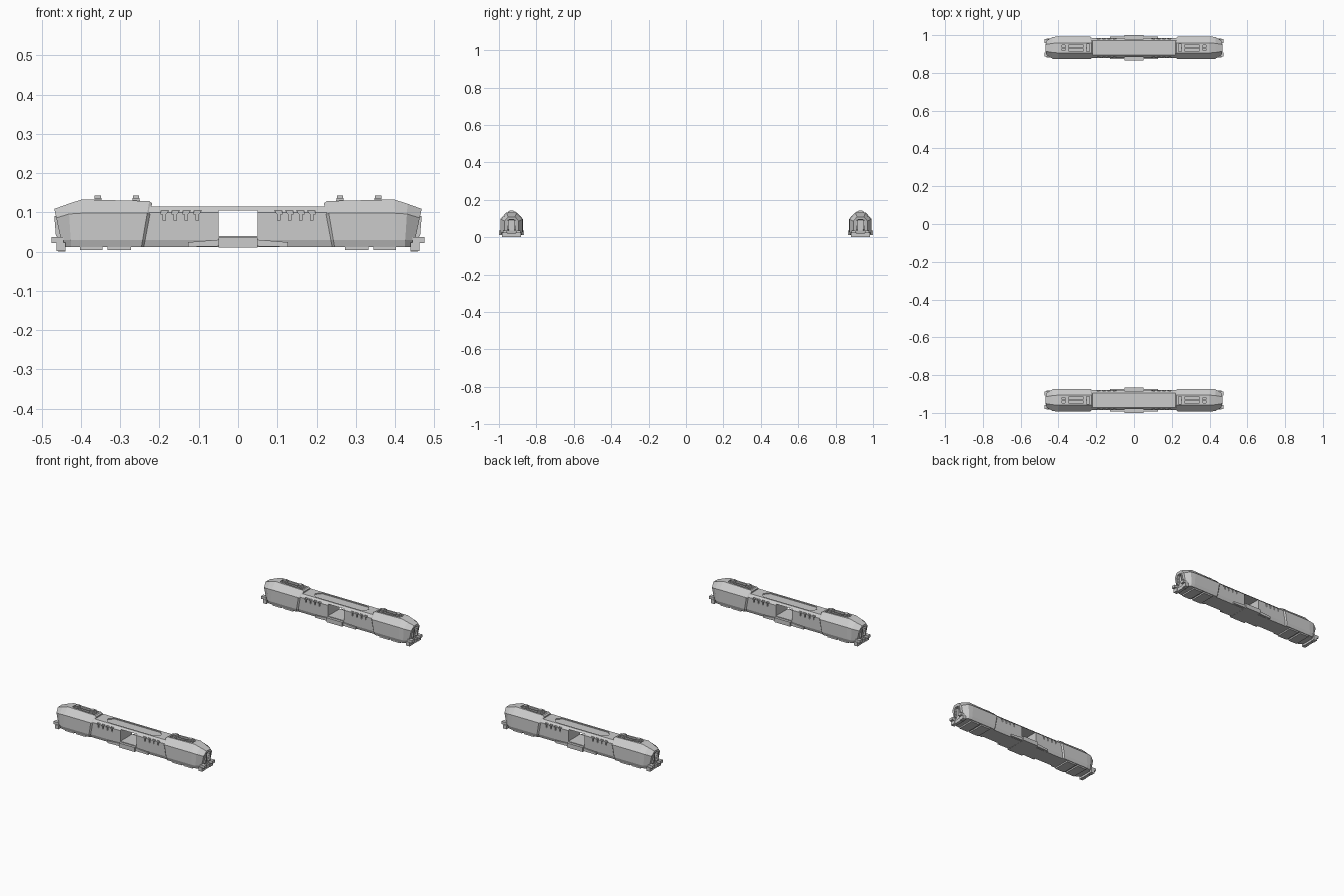
import bpy, bmesh

if "Cube" in bpy.data.objects:
    bpy.data.objects.remove(bpy.data.objects["Cube"])

CY = 0.9325  # y centre of each unit; the second unit is a mirror copy


def add_loft(bm, rings):
    """Skin closed rings of equal point count and cap both ends."""
    loops = [[bm.verts.new(p) for p in r] for r in rings]
    n = len(loops[0])
    for a, b in zip(loops, loops[1:]):
        for i in range(n):
            j = (i + 1) % n
            bm.faces.new((a[i], a[j], b[j], b[i]))
    bm.faces.new(loops[0][::-1])
    bm.faces.new(loops[-1])


def add_box(bm, x0, x1, y0, y1, z0, z1):
    add_loft(bm, [[(x0, CY + y0, z), (x1, CY + y0, z),
                   (x1, CY + y1, z), (x0, CY + y1, z)] for z in (z0, z1)])


def add_prism_y(bm, prof, y0, y1):
    add_loft(bm, [[(x, CY + y, z) for x, z in prof] for y in (y0, y1)])


def add_prism_z(bm, prof, z0, z1):
    add_loft(bm, [[(x, CY + y, z) for x, y in prof] for z in (z0, z1)])


def section(xb, xt, hw, z0, z2, z3, tw):
    """Chamfered cross-section, leaning from xb at the base to xt at the top."""
    half = [(hw - .006, z0), (hw, z0 + .018), (hw, z2), (tw, z3)]
    pts = half + [(-y, z) for y, z in reversed(half)]
    return [(xb + (xt - xb) * (z - z0) / (z3 - z0), CY + y, z) for y, z in pts]


def finish(name, bm, cutter=None, mirror=(True, True), hide=False):
    bmesh.ops.recalc_face_normals(bm, faces=bm.faces[:])
    me = bpy.data.meshes.new(name)
    bm.to_mesh(me)
    bm.free()
    ob = bpy.data.objects.new(name, me)
    bpy.context.collection.objects.link(ob)
    if hide:
        ob.hide_render = True
        ob.display_type = 'WIRE'
        return ob
    if cutter:
        m = ob.modifiers.new("cut", 'BOOLEAN')
        m.operation, m.solver, m.object = 'DIFFERENCE', 'EXACT', cutter
    m = ob.modifiers.new("mirror", 'MIRROR')
    m.use_axis = (mirror[0], mirror[1], False)
    m.use_mirror_merge = False
    return ob


# Cutters for the bridge: window, roof trough and vent slots
bm = bmesh.new()
add_box(bm, -.05, .05, -.1, .1, .04, .105)
add_prism_z(bm, [(-.17, 0), (-.145, -.03), (.145, -.03), (.17, 0),
                 (.145, .03), (-.145, .03)], .1095, .13)
slot = [(0, .105), (.02, .105), (.02, .095), (.015, .095),
        (.015, .08), (.009, .08), (.009, .095)]
for sx in (-1, 1):
    for i in range(4):
        prof = [(sx * (.092 + .028 * i + x), z) for x, z in slot]
        for y0, y1 in ((.044, .08), (-.08, -.044)):
            add_prism_y(bm, prof, y0, y1)
bridge_cut = finish("bridge_cutter", bm, hide=True)

# Bridge between the end pods
bm = bmesh.new()
add_loft(bm, [section(x, x, .053, .012, .1, .115, .038) for x in (-.25, .25)])
finish("bridge", bm, bridge_cut, (False, True))

# Cutters for the pod: roof channel and end recess
bm = bmesh.new()
add_prism_z(bm, [(.235, -.02), (.38, -.014), (.38, .014), (.235, .02)], .12, .15)
add_prism_y(bm, [(.45, .035), (.48, .035), (.48, .098), (.45, .092)], -.013, .013)
pod_cut = finish("pod_cutter", bm, hide=True)

# Faceted end pod
bm = bmesh.new()
add_loft(bm, [
    section(.240, .219, .053, .012, .095, .123, .029),
    section(.246, .226, .060, .012, .098, .129, .027),
    section(.405, .398, .060, .012, .098, .133, .027),
    section(.425, .432, .058, .012, .096, .122, .024),
    section(.447, .468, .038, .012, .086, .109, .018),
])
finish("end_pod", bm, pod_cut)

# Raised lugs and rails on the pod roof
bm = bmesh.new()
for x in (.26, .357):
    add_box(bm, x - .009, x + .009, -.02, .02, .118, .137)
    add_box(bm, x - .008, x + .008, -.011, .011, .137, .143)
add_box(bm, .25, .38, -.003, .003, .118, .13)
finish("roof_lugs", bm)

# Ribs and pegs on the pod nose
bm = bmesh.new()
for s in (-1, 1):
    y = s * .036
    add_box(bm, .445, .475, y - .011, y + .011, .022, .037)
    add_box(bm, .44, .462, y - .014, y + .014, .002, .024)
    add_prism_y(bm, [(.44, .03), (.464, .04), (.468, .09), (.44, .1)],
                s * .015, s * .022)
add_box(bm, .44, .458, -.026, .026, 0, .02)
finish("nose_pegs", bm)

# Pads under the pod
bm = bmesh.new()
for x0, x1 in ((.272, .332), (.345, .402)):
    add_box(bm, x0, x1, -.05, .05, .004, .016)
finish("base_pads", bm)

# Tapered side blades along the bridge base
bm = bmesh.new()
blade = [(.045, .014), (.128, .012), (.128, .024), (.045, .031)]
for s in (-1, 1):
    add_prism_y(bm, blade, s * .048, s * .059)
finish("side_blades", bm)

# Centre sill under the window
bm = bmesh.new()
add_box(bm, -.05, .05, -.0675, .0675, .011, .036)
finish("centre_sill", bm, mirror=(False, True))
